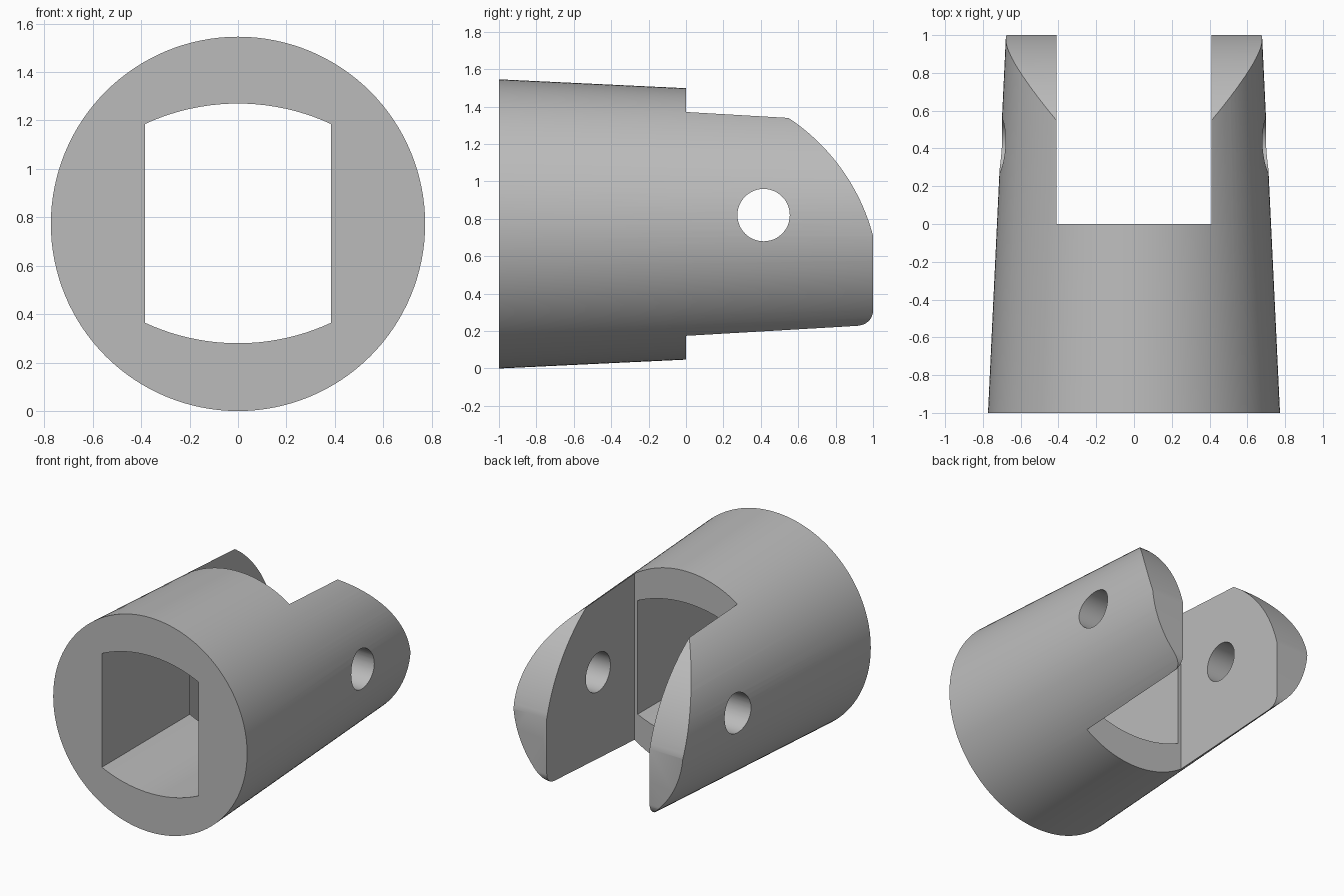
import bpy, bmesh, math
from mathutils import Matrix, Vector

if "Cube" in bpy.data.objects:
    bpy.data.objects.remove(bpy.data.objects["Cube"])

CZ = 0.773            # height of the body axis
R_FRONT, R_BACK = 0.773, 0.678

grey = bpy.data.materials.new("plain grey")
grey.diffuse_color = (0.5, 0.5, 0.5, 1)
grey.use_nodes = True
grey.node_tree.nodes["Principled BSDF"].inputs["Base Color"].default_value = grey.diffuse_color


def finish(name, bm):
    bmesh.ops.recalc_face_normals(bm, faces=bm.faces)
    me = bpy.data.meshes.new(name)
    bm.to_mesh(me)
    bm.free()
    me.materials.append(grey)
    ob = bpy.data.objects.new(name, me)
    bpy.context.collection.objects.link(ob)
    return ob


def prism(name, points, offset):
    """Extrude a closed 3D outline along an offset."""
    bm = bmesh.new()
    face = bm.faces.new([bm.verts.new(p) for p in points])
    ext = bmesh.ops.extrude_face_region(bm, geom=[face])
    verts = [g for g in ext["geom"] if isinstance(g, bmesh.types.BMVert)]
    bmesh.ops.translate(bm, verts=verts, vec=offset)
    return finish(name, bm)


def arc(cx, cy, r, a0, a1, n):
    return [(cx + r * math.cos(a0 + (a1 - a0) * i / n),
             cy + r * math.sin(a0 + (a1 - a0) * i / n)) for i in range(n + 1)]


def arc_between(p, q, r, n):
    """Counter-clockwise arc from p to q."""
    p, q = Vector(p), Vector(q)
    d = q - p
    c = (p + q) / 2 + Vector((-d.y, d.x)).normalized() * math.sqrt(r * r - d.length_squared / 4)
    a0 = math.atan2(p.y - c.y, p.x - c.x)
    a1 = math.atan2(q.y - c.y, q.x - c.x)
    return arc(c.x, c.y, r, a0, a1, n)


def boolean(target, tool, op):
    tool.hide_render = True
    tool.hide_viewport = False
    mod = target.modifiers.new(tool.name, "BOOLEAN")
    mod.object, mod.operation, mod.solver = tool, op, "EXACT"
    bpy.context.view_layer.objects.active = target
    bpy.ops.object.modifier_apply(modifier=mod.name)
    bpy.data.objects.remove(tool)


# Tapered round body lying along y
bm = bmesh.new()
bmesh.ops.create_cone(bm, cap_ends=True, segments=128, radius1=R_FRONT, radius2=R_BACK, depth=2,
                      matrix=Matrix.Translation((0, 0, CZ)) @ Matrix.Rotation(-math.pi / 2, 4, "X"))
body = finish("clevis_body", bm)

# Side outline: sloping rounded top and small rounded lower corner at the back
side = [(-2, -1), (0.92, -1)]
side += arc_between((0.92, 0.23), (1.0, 0.31), 0.08, 8)
side += arc_between((1.0, 0.71), (0.54, 1.345), 1.09, 24)
side += [(0.54, 3), (-2, 3)]
boolean(body, prism("side_outline", [(-2, y, z) for y, z in side], (4, 0, 0)), "INTERSECT")

# Slot between the two prongs
slot = [(-0.41, 0, -1), (0.41, 0, -1), (0.41, 2, -1), (-0.41, 2, -1)]
boolean(body, prism("slot", slot, (0, 0, 4)), "DIFFERENCE")

# Bore with flat sides and curved top and bottom
lower = arc_between((-0.385, 0.365), (0.385, 0.365), 0.914, 20)
upper = arc_between((0.385, 1.185), (-0.385, 1.185), 0.914, 20)
boolean(body, prism("bore", [(x, -2, z) for x, z in lower + upper], (0, 2.5, 0)), "DIFFERENCE")

# Cross pin hole
hole = arc(0.415, 0.82, 0.14, 0, 2 * math.pi, 48)[:-1]
boolean(body, prism("pin_hole", [(-2, y, z) for y, z in hole], (4, 0, 0)), "DIFFERENCE")

# Smooth curved walls, sharp edges
bpy.ops.object.select_all(action="DESELECT")
body.select_set(True)
bpy.context.view_layer.objects.active = body
bpy.ops.object.shade_smooth_by_angle(angle=math.radians(25))
